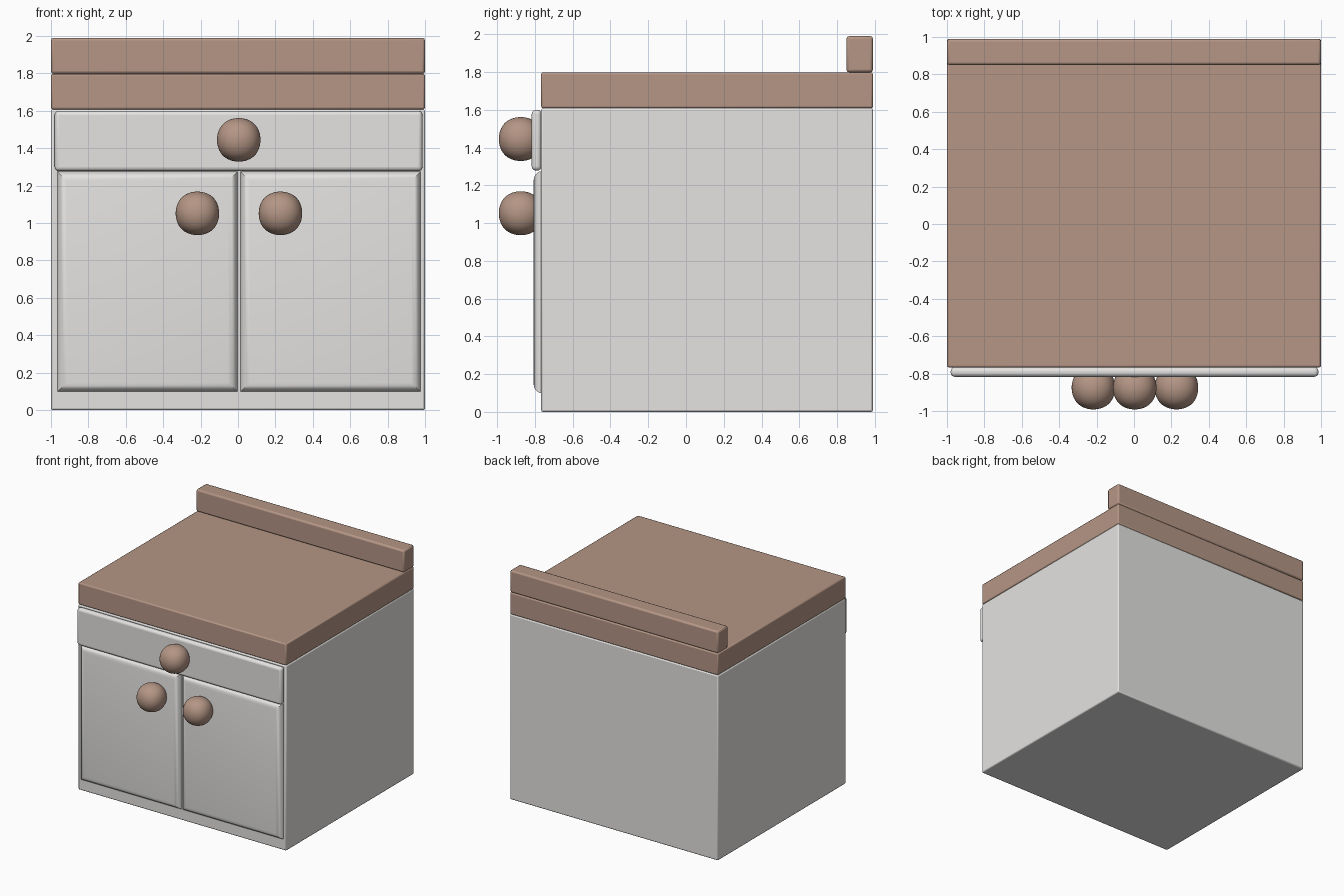
import bpy

if "Cube" in bpy.data.objects:
    bpy.data.objects.remove(bpy.data.objects["Cube"])


def material(name, color):
    m = bpy.data.materials.new(name)
    m.diffuse_color = (*color, 1)
    m.use_nodes = True
    m.node_tree.nodes["Principled BSDF"].inputs["Base Color"].default_value = m.diffuse_color
    return m


wood = material("brown wood", (0.46, 0.305, 0.235))
white = material("off white paint", (0.78, 0.77, 0.76))


def smooth(obj, angle):
    bpy.ops.object.select_all(action='DESELECT')
    obj.select_set(True)
    bpy.context.view_layer.objects.active = obj
    bpy.ops.object.shade_smooth_by_angle(angle=angle)


def box(name, lo, hi, mat, bevel, segments=2):
    """Box between two corners with rounded edges."""
    mid = [(a + b) / 2 for a, b in zip(lo, hi)]
    bpy.ops.mesh.primitive_cube_add(size=1, location=mid)
    obj = bpy.context.object
    obj.name = name
    obj.scale = [b - a for a, b in zip(lo, hi)]
    bpy.ops.object.transform_apply(location=False, rotation=False, scale=True)
    obj.data.materials.append(mat)
    mod = obj.modifiers.new("rounded edges", 'BEVEL')
    mod.width = bevel
    mod.segments = segments
    mod.use_clamp_overlap = True
    smooth(obj, 0.7)
    return obj


def door(name, x0, x1, z0, z1):
    """Door panel: flat back, softly chamfered front rim."""
    back, front = -0.765, -0.807
    rings = [(0, back), (0.003, -0.778), (0.016, -0.795), (0.032, -0.804), (0.05, front)]
    verts, faces = [], []
    for i, y in rings:
        verts += [(x0 + i, y, z0 + i), (x1 - i, y, z0 + i),
                  (x1 - i, y, z1 - i), (x0 + i, y, z1 - i)]
    for r in range(len(rings) - 1):
        for k in range(4):
            a, b = r * 4 + k, r * 4 + (k + 1) % 4
            faces.append((a, b, b + 4, a + 4))
    n = len(verts)
    faces += [(n - 4, n - 3, n - 2, n - 1), (3, 2, 1, 0)]
    mesh = bpy.data.meshes.new(name)
    mesh.from_pydata(verts, [], faces)
    mesh.materials.append(white)
    obj = bpy.data.objects.new(name, mesh)
    bpy.context.collection.objects.link(obj)
    smooth(obj, 0.7)


def knob(name, x, z):
    """Round knob from a subdivided cube."""
    bpy.ops.mesh.primitive_cube_add(size=0.277, location=(x, -0.875, z))
    obj = bpy.context.object
    obj.name = name
    obj.data.materials.append(wood)
    mod = obj.modifiers.new("round", 'SUBSURF')
    mod.levels = mod.render_levels = 4
    bpy.ops.object.shade_smooth()


# Cabinet, worktop and back rail
box("cabinet_body", (-1, -0.767, 0), (1, 0.99, 1.608), white, 0.01)
box("worktop", (-1, -0.767, 1.608), (1, 0.99, 1.798), wood, 0.01)
box("back_rail", (-1, 0.85, 1.798), (1, 0.99, 1.99), wood, 0.014)

# Drawer front and doors
box("drawer_front", (-0.98, -0.817, 1.278), (0.986, -0.765, 1.6), white, 0.022, 4)
door("left_door", -0.965, -0.003, 0.098, 1.275)
door("right_door", 0.014, 0.976, 0.098, 1.275)

# Knobs
knob("drawer_knob", 0.004, 1.445)
knob("left_door_knob", -0.217, 1.052)
knob("right_door_knob", 0.227, 1.052)
